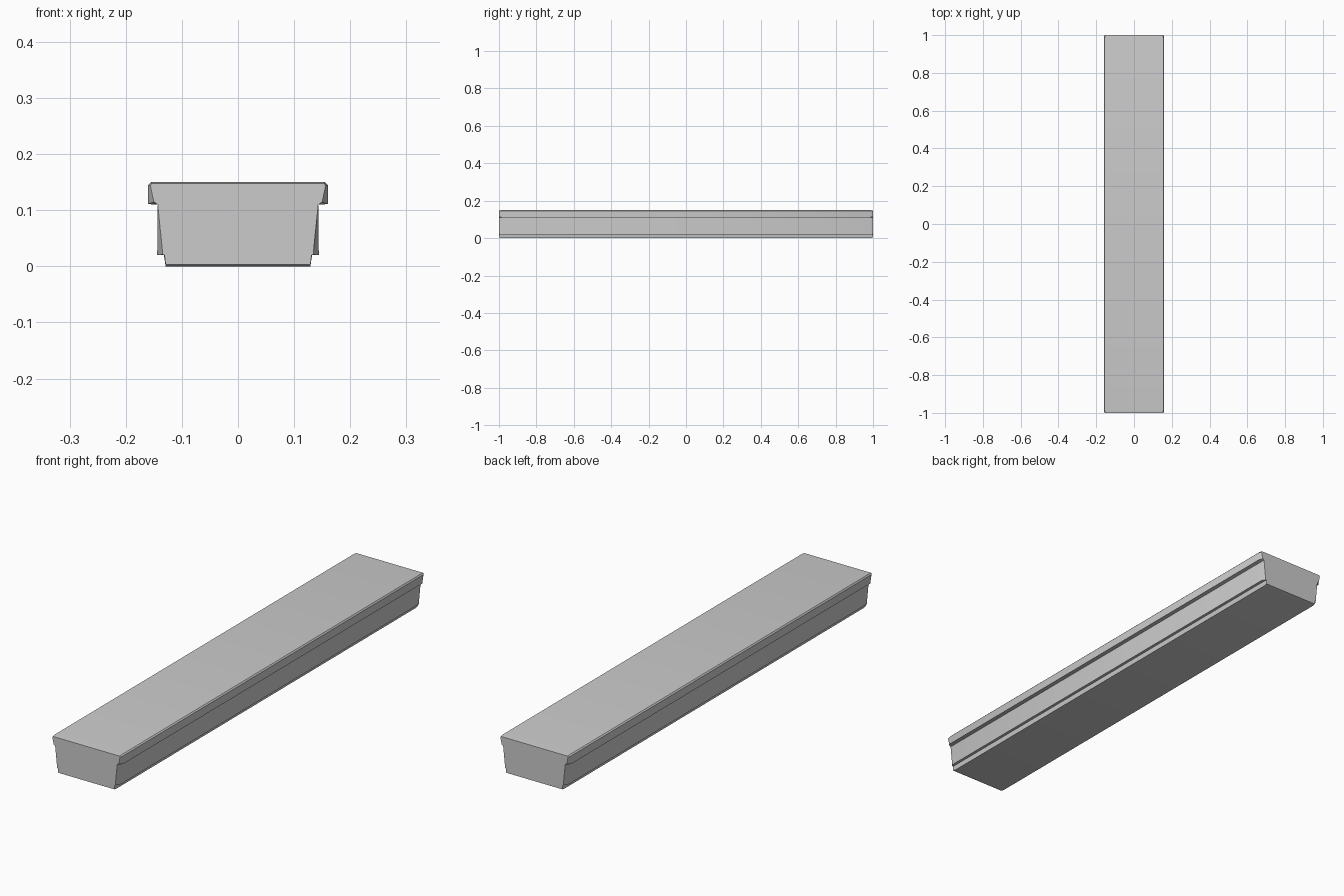
import bpy, bmesh

if "Cube" in bpy.data.objects:
    bpy.data.objects.remove(bpy.data.objects["Cube"])

# Half cross-section (x, z): base, recessed side wall, overhanging top lip
MIDDLE = [(0.129, 0.0), (0.132, 0.02), (0.144, 0.02), (0.143, 0.11),
          (0.160, 0.111), (0.160, 0.145), (0.155, 0.15)]
# Narrower half section that closes each end as a plain tapered face
END = [(0.129, 0.003), (0.131, 0.02), (0.134, 0.021), (0.143, 0.11),
       (0.150, 0.115), (0.156, 0.143), (0.154, 0.148)]


def ring(bm, half, y):
    points = half + [(-x, z) for x, z in reversed(half)]
    return [bm.verts.new((x, y, z)) for x, z in points]


def loft(name, sections):
    bm = bmesh.new()
    rings = [ring(bm, half, y) for half, y in sections]
    n = len(rings[0])
    for a, b in zip(rings, rings[1:]):
        for i in range(n):
            j = (i + 1) % n
            bm.faces.new((a[i], a[j], b[j], b[i]))
    bm.faces.new(rings[0])
    bm.faces.new(rings[-1])
    bmesh.ops.recalc_face_normals(bm, faces=bm.faces[:])
    mesh = bpy.data.meshes.new(name)
    bm.to_mesh(mesh)
    bm.free()
    obj = bpy.data.objects.new(name, mesh)
    bpy.context.collection.objects.link(obj)
    return obj


# Long lipped beam with slightly tapered ends
beam = loft("lipped_beam", [(END, -1.0), (MIDDLE, -0.985),
                            (MIDDLE, 0.985), (END, 1.0)])
bpy.context.view_layer.objects.active = beam
beam.select_set(True)
bpy.ops.object.shade_smooth_by_angle(angle=0.6)
